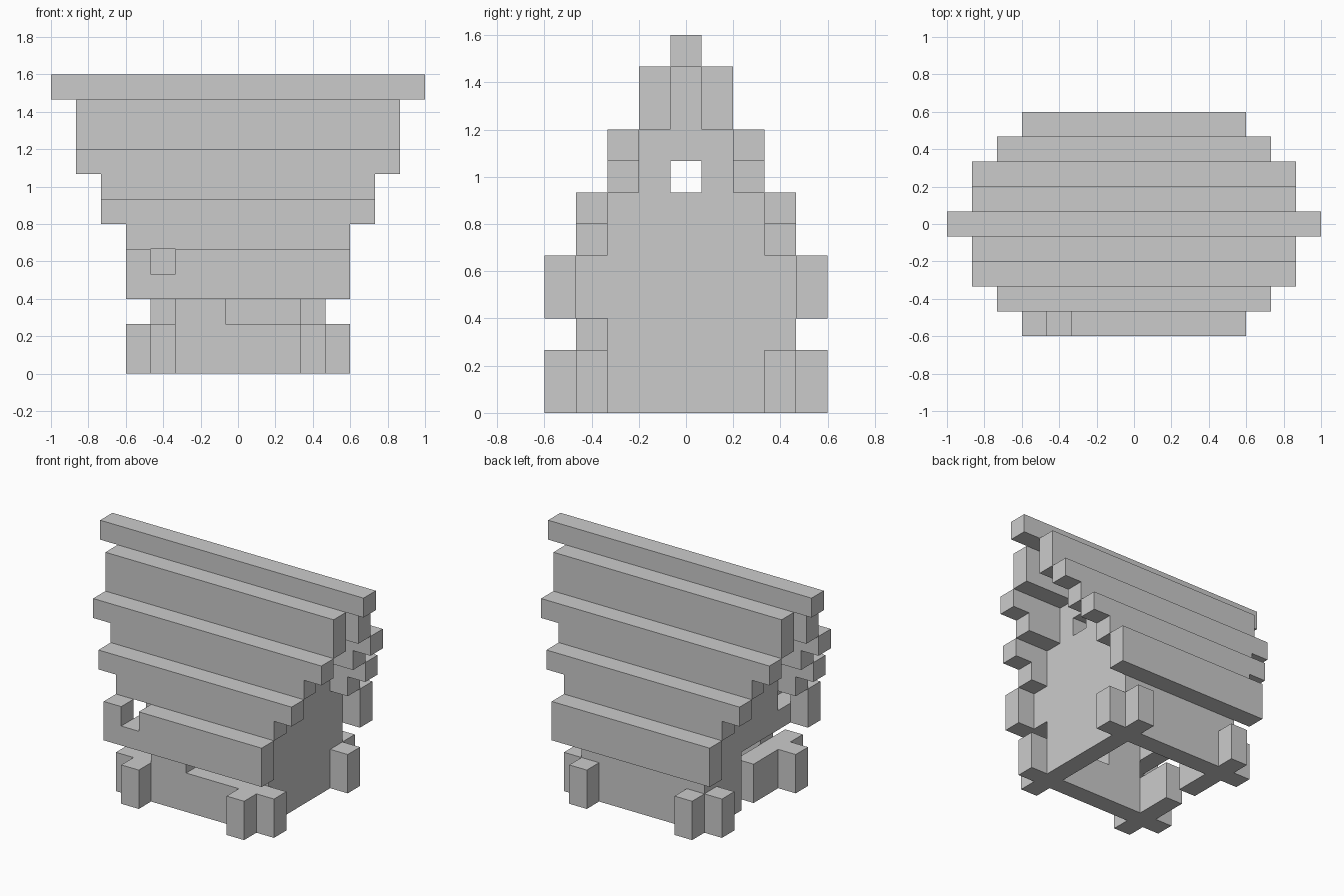
import bpy, bmesh, math
from mathutils import Vector

if "Cube" in bpy.data.objects:
    bpy.data.objects.remove(bpy.data.objects["Cube"])

U = 2 / 15  # size of one block


def block(x0, x1, y0, y1, z0, z1):
    """Set of grid cells, all bounds inclusive."""
    return {(x, y, z) for x in range(x0, x1 + 1)
            for y in range(y0, y1 + 1) for z in range(z0, z1 + 1)}


def both_sides(half_x, y, z0, z1):
    """A full-length course repeated on the front and back slope."""
    return block(-half_x, half_x, y, y, z0, z1) | block(-half_x, half_x, -y, -y, z0, z1)


def gable(x):
    """End wall that steps inward towards the ridge, with a small attic window."""
    cells = block(x, x, -3, 3, 0, 4) | block(x, x, -2, 2, 5, 6)
    cells |= block(x, x, -1, 1, 7, 8) | block(x, x, 0, 0, 9, 10)
    return cells - {(x, 0, 7)}


parts = {}

# Long walls, with a wide window in the front one wrapping the corner
parts["back_wall"] = block(-2, 2, 3, 3, 0, 4)
parts["front_wall"] = block(-2, 2, -3, -3, 0, 4) - block(0, 2, -3, -3, 2, 2)

# End walls; the left one has a doorway and a corner window
parts["right_wall"] = gable(3) - {(3, -3, 2)}
parts["left_wall"] = (gable(-3) - block(-3, -3, 0, 0, 0, 2)
                      - block(-3, -3, -3, -1, 2, 2) - {(-3, -3, 4)})

# Crossed log ends at the corners
parts["corner_logs"] = set()
for sx in (-1, 1):
    for sy in (-1, 1):
        for z in (0, 1):
            parts["corner_logs"] |= {(4 * sx, 3 * sy, z), (3 * sx, 4 * sy, z)}

# Stepped roof courses, front eave notched at the left
parts["eaves"] = both_sides(4, 4, 3, 4) - {(-3, -4, 4)}
parts["lower_roof"] = both_sides(4, 3, 5, 5) | both_sides(5, 3, 6, 6)
parts["middle_roof"] = both_sides(5, 2, 7, 7) | both_sides(6, 2, 8, 8)
parts["upper_roof"] = both_sides(6, 1, 9, 10)
parts["ridge"] = block(-7, 7, 0, 0, 11, 11)

solid = set().union(*parts.values())


def build(name, cells):
    """Mesh of the outward faces of a set of cells."""
    bm = bmesh.new()
    for c in cells:
        centre = Vector((c[0], c[1], c[2] + 0.5))
        for axis in range(3):
            for s in (-1, 1):
                n = list(c)
                n[axis] += s
                if tuple(n) in solid:
                    continue
                corners = []
                for a, b in ((-1, -1), (1, -1), (1, 1), (-1, 1)):
                    off = Vector((0, 0, 0))
                    off[axis] = s / 2
                    off[(axis + 1) % 3] = a / 2
                    off[(axis + 2) % 3] = b / 2
                    corners.append(bm.verts.new((centre + off) * U))
                bm.faces.new(corners if s > 0 else corners[::-1])
    bmesh.ops.remove_doubles(bm, verts=bm.verts[:], dist=0.001)
    bmesh.ops.dissolve_limit(bm, angle_limit=math.radians(1),
                             verts=bm.verts[:], edges=bm.edges[:])
    mesh = bpy.data.meshes.new(name)
    bm.to_mesh(mesh)
    bm.free()
    bpy.context.collection.objects.link(bpy.data.objects.new(name, mesh))


for part_name, part_cells in parts.items():
    build(part_name, part_cells)
